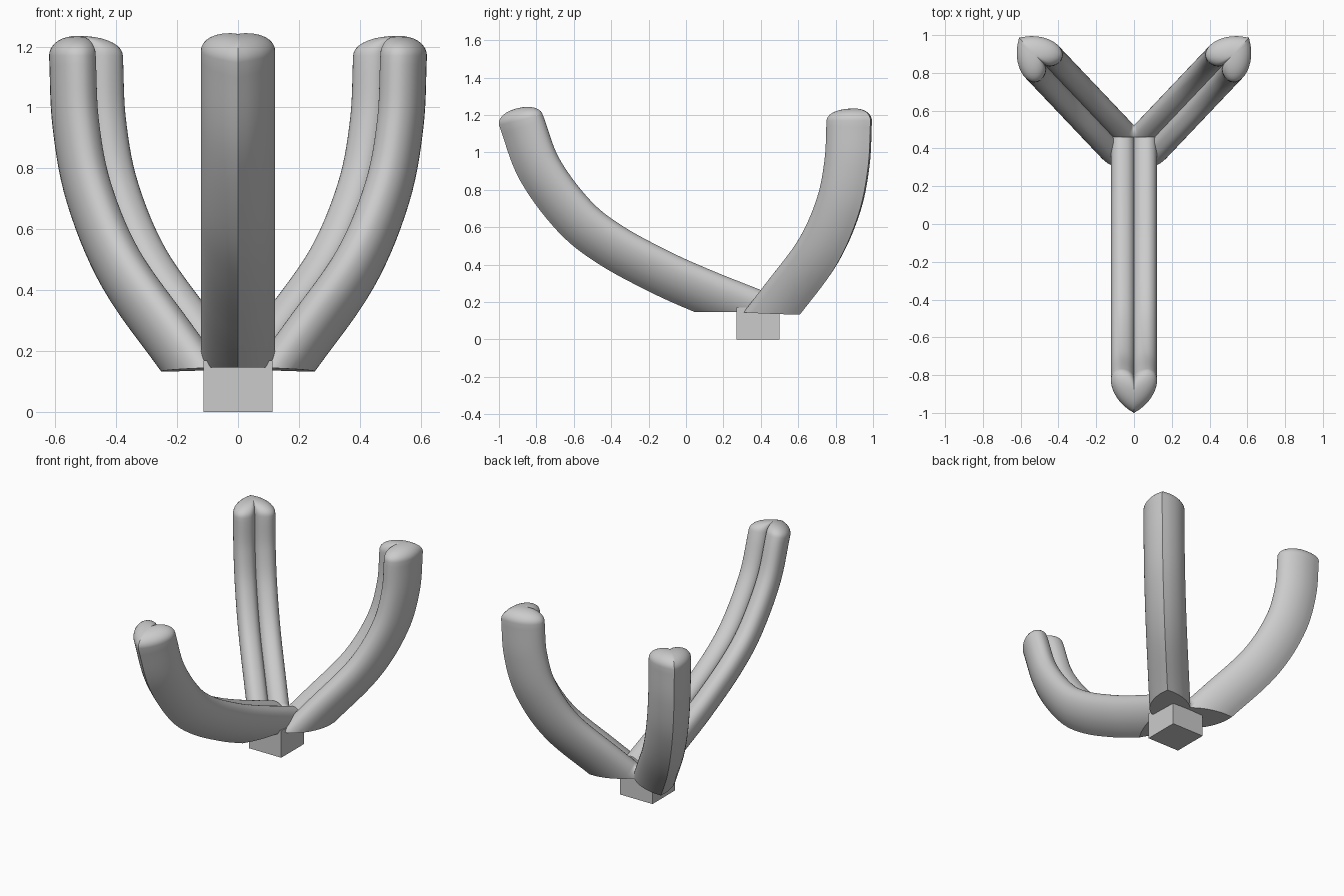
import bpy, bmesh, math
from mathutils import Vector

if "Cube" in bpy.data.objects:
    bpy.data.objects.remove(bpy.data.objects["Cube"])


def spline(points, steps):
    """Catmull-Rom curve through 2D points."""
    p = [Vector(q) for q in points]
    p = [2 * p[0] - p[1]] + p + [2 * p[-1] - p[-2]]
    out = []
    for i in range(1, len(p) - 2):
        a, b, c, d = p[i - 1:i + 3]
        for k in range(steps):
            t = k / steps
            out.append(0.5 * (2 * b + (c - a) * t + (2 * a - 5 * b + 4 * c - d) * t * t
                              + (3 * b - a - 3 * c + d) * t ** 3))
    return out + [p[-2]]


# Heart cross-section (across, outward): sharp tip outward, two lobes inward
half = spline([(0, .12), (.045, .088), (.085, .045), (.112, -.005), (.122, -.055),
               (.112, -.095), (.088, -.116), (.06, -.12), (.03, -.112),
               (.01, -.096), (0, -.078)], 3)
HEART = [(p.x, p.y) for p in half] + [(-p.x, p.y) for p in half[-2:0:-1]]


def cut(bm, co, no, fill=True):
    """Remove everything on the side the normal points to."""
    bmesh.ops.bisect_plane(bm, geom=bm.verts[:] + bm.edges[:] + bm.faces[:],
                           plane_co=co, plane_no=no, clear_outer=True)
    if fill:
        bmesh.ops.holes_fill(bm, edges=[e for e in bm.edges if e.is_boundary], sides=0)


def sweep_arm(path, origin, angle, end_dir, dome=.065):
    """Sweep the heart along a path given as (radius, height), with a domed end."""
    out = Vector((math.cos(angle), math.sin(angle), 0))
    side = Vector((-out.y, out.x, 0))
    up = Vector((0, 0, 1))
    pts = spline(path, 7)
    bm = bmesh.new()
    rings = []

    def ring(p, t, s=1.0, lift=0.0):
        center = Vector(origin) + out * p.x + up * p.y + (out * t.x + up * t.y) * lift
        normal = out * t.y - up * t.x
        rings.append([bm.verts.new(center + side * u * s + normal * v * s) for u, v in HEART])
        return center

    for i, p in enumerate(pts):
        t = (pts[min(i + 1, len(pts) - 1)] - pts[max(i - 1, 0)]).normalized()
        if i == len(pts) - 1:
            t = Vector(end_dir).normalized()
        ring(p, t)
    # rounded tip
    for k in range(1, 9):
        a = k / 9 * math.pi / 2
        ring(pts[-1], t, math.cos(a) ** .9, dome * math.sin(a))
    top = bm.verts.new(Vector(origin) + out * (pts[-1].x + t.x * dome)
                       + up * (pts[-1].y + t.y * dome))
    n = len(HEART)
    for r0, r1 in zip(rings, rings[1:]):
        for j in range(n):
            bm.faces.new((r0[j], r0[(j + 1) % n], r1[(j + 1) % n], r1[j]))
    for j in range(n):
        bm.faces.new((rings[-1][j], rings[-1][(j + 1) % n], top))
    bm.faces.new(rings[0])
    return bm, out


def finish(bm, name):
    bmesh.ops.recalc_face_normals(bm, faces=bm.faces[:])
    me = bpy.data.meshes.new(name)
    bm.to_mesh(me)
    bm.free()
    ob = bpy.data.objects.new(name, me)
    bpy.context.collection.objects.link(ob)
    bpy.ops.object.select_all(action='DESELECT')
    ob.select_set(True)
    bpy.context.view_layer.objects.active = ob
    bpy.ops.object.shade_smooth_by_angle(angle=math.radians(35))
    return ob


# Long front arm, cut flat underneath and at its inner end
bm, out = sweep_arm([(-.75, 0), (-.343, .158), (-.08, .263), (.14, .362), (.40, .503),
                     (.595, .657), (.782, .908), (.883, 1.174)],
                    (0, 0, 0), -math.pi / 2, (.225, .974))
cut(bm, (0, 0, .146), (0, 0, -1))
cut(bm, (0, .46, 0), (0, 1, 0))
finish(bm, "front_arm")

# Right back arm, mitred on the centre plane and mirrored to the left
bm, out = sweep_arm([(-.28, -.31), (0, -.045), (.277, .216), (.533, .466), (.684, .714),
                     (.748, .945), (.764, 1.17)],
                    (0, .345, 0), math.radians(46.5), (0, 1))
cut(bm, (0, .345, .147), -Vector((0, 0, 1)) - out * .04)
cut(bm, (0, 0, 0), (-1, 0, 0), fill=False)
arms = finish(bm, "back_arms")
arms.modifiers.new("mirror", 'MIRROR')

# Square base block
bm = bmesh.new()
bmesh.ops.create_cube(bm, size=1)
for v in bm.verts:
    v.co = (v.co.x * .228, .385 + v.co.y * .228, (v.co.z + .5) * .17)
finish(bm, "base_block")
